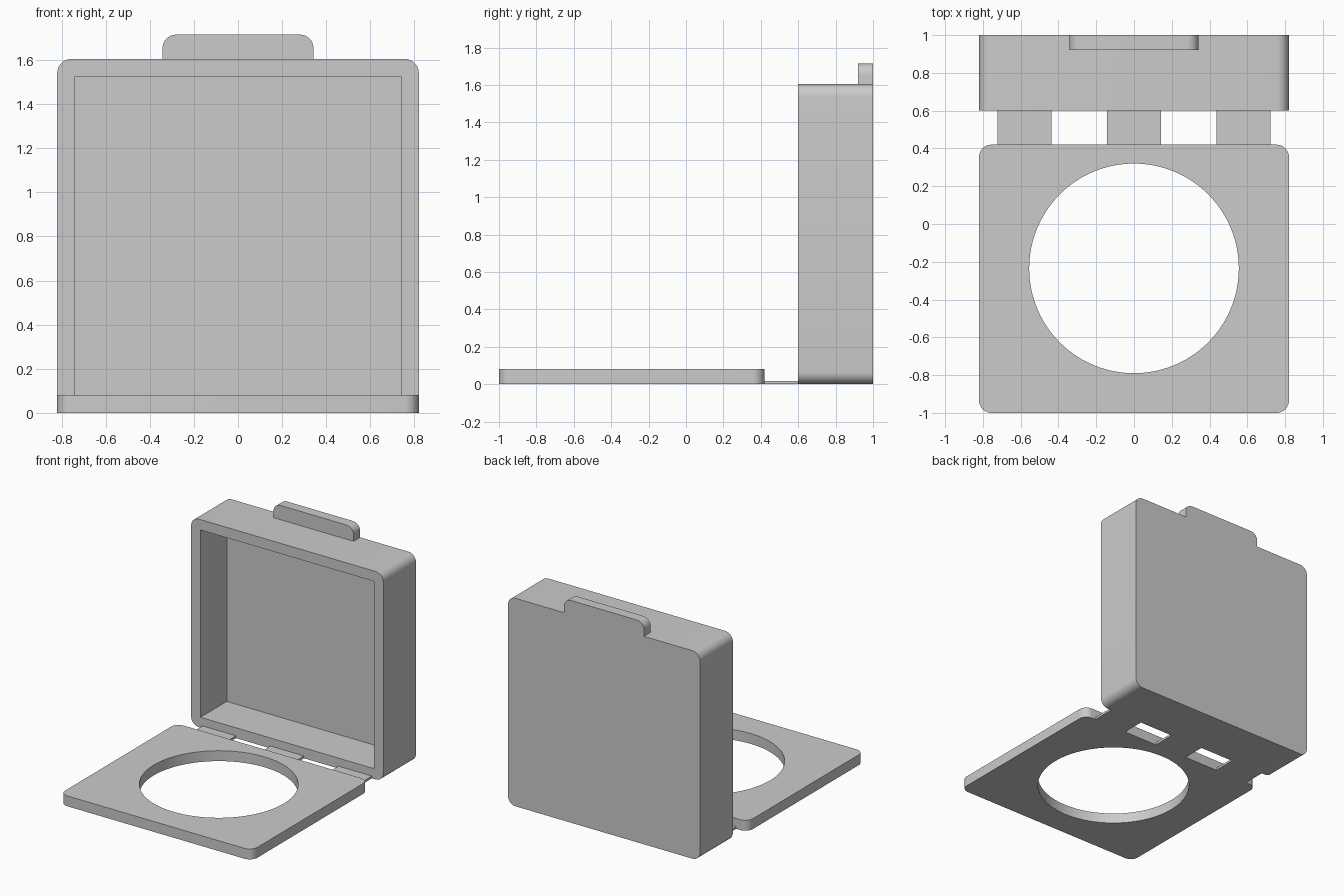
import bpy
import bmesh
from mathutils import Matrix, Vector

cube = bpy.data.objects.get("Cube")
if cube:
    bpy.data.objects.remove(cube, do_unlink=True)

# Single grey plastic
grey = bpy.data.materials.new("grey plastic")
grey.use_nodes = True
colour = (0.6, 0.6, 0.6, 1)
grey.diffuse_color = colour
grey.node_tree.nodes["Principled BSDF"].inputs["Base Color"].default_value = colour

WALL = 0.08
WIDTH = 0.82
RADIUS = 0.065


def finish(name, bm):
    mesh = bpy.data.meshes.new(name)
    bm.to_mesh(mesh)
    bm.free()
    mesh.materials.append(grey)
    obj = bpy.data.objects.new(name, mesh)
    bpy.context.collection.objects.link(obj)
    return obj


def block(name, low, high, axis=None, radius=0, top_only=False):
    """Box between two corners, with the edges along one axis rounded."""
    low, high = Vector(low), Vector(high)
    bm = bmesh.new()
    bmesh.ops.create_cube(bm, size=1)
    bmesh.ops.scale(bm, vec=high - low, verts=bm.verts)
    bmesh.ops.translate(bm, vec=(low + high) / 2, verts=bm.verts)
    if axis is not None:
        middle = (low.z + high.z) / 2
        edges = [e for e in bm.edges
                 if abs((e.verts[0].co - e.verts[1].co)[axis]) > 1e-4
                 and (not top_only or e.verts[0].co.z > middle)]
        bmesh.ops.bevel(bm, geom=edges, offset=radius, segments=10,
                        profile=0.5, affect='EDGES')
    return finish(name, bm)


def cut(obj, cutter):
    mod = obj.modifiers.new("cut", 'BOOLEAN')
    mod.operation = 'DIFFERENCE'
    mod.solver = 'EXACT'
    mod.object = cutter
    bpy.context.view_layer.objects.active = obj
    bpy.ops.object.modifier_apply(modifier=mod.name)
    bpy.data.objects.remove(cutter, do_unlink=True)


# Upright tray, open toward the front
tray = block("tray", (-WIDTH, 0.6, 0), (WIDTH, 1, 1.605), 1, RADIUS)
cavity = block("tray_cutter", (WALL - WIDTH, 0.5, WALL),
               (WIDTH - WALL, 1 - WALL, 1.605 - WALL))
cut(tray, cavity)

# Flat lid with a round window
lid = block("lid", (-WIDTH, -1, 0), (WIDTH, 0.42, WALL), 2, RADIUS)
bm = bmesh.new()
bmesh.ops.create_cone(bm, cap_ends=True, segments=96, radius1=0.555,
                      radius2=0.555, depth=1,
                      matrix=Matrix.Translation((0, -0.235, 0)))
cut(lid, finish("window_cutter", bm))

# Finger tab on the tray's top edge
tab = block("finger_tab", (-0.342, 1 - WALL, 1.605), (0.342, 1, 1.715),
            1, 0.06, top_only=True)

# Three thin hinge strips joining lid and tray
for side, x in (("right", -0.58), ("middle", 0), ("left", 0.58)):
    block(side + "_hinge_strip", (x - 0.143, 0.42, 0), (x + 0.143, 0.6, 0.018))

# Smooth the rounded corners, keep the edges sharp
for obj in bpy.context.view_layer.objects:
    obj.select_set(obj in (tray, lid, tab))
bpy.context.view_layer.objects.active = tray
bpy.ops.object.shade_smooth_by_angle()
